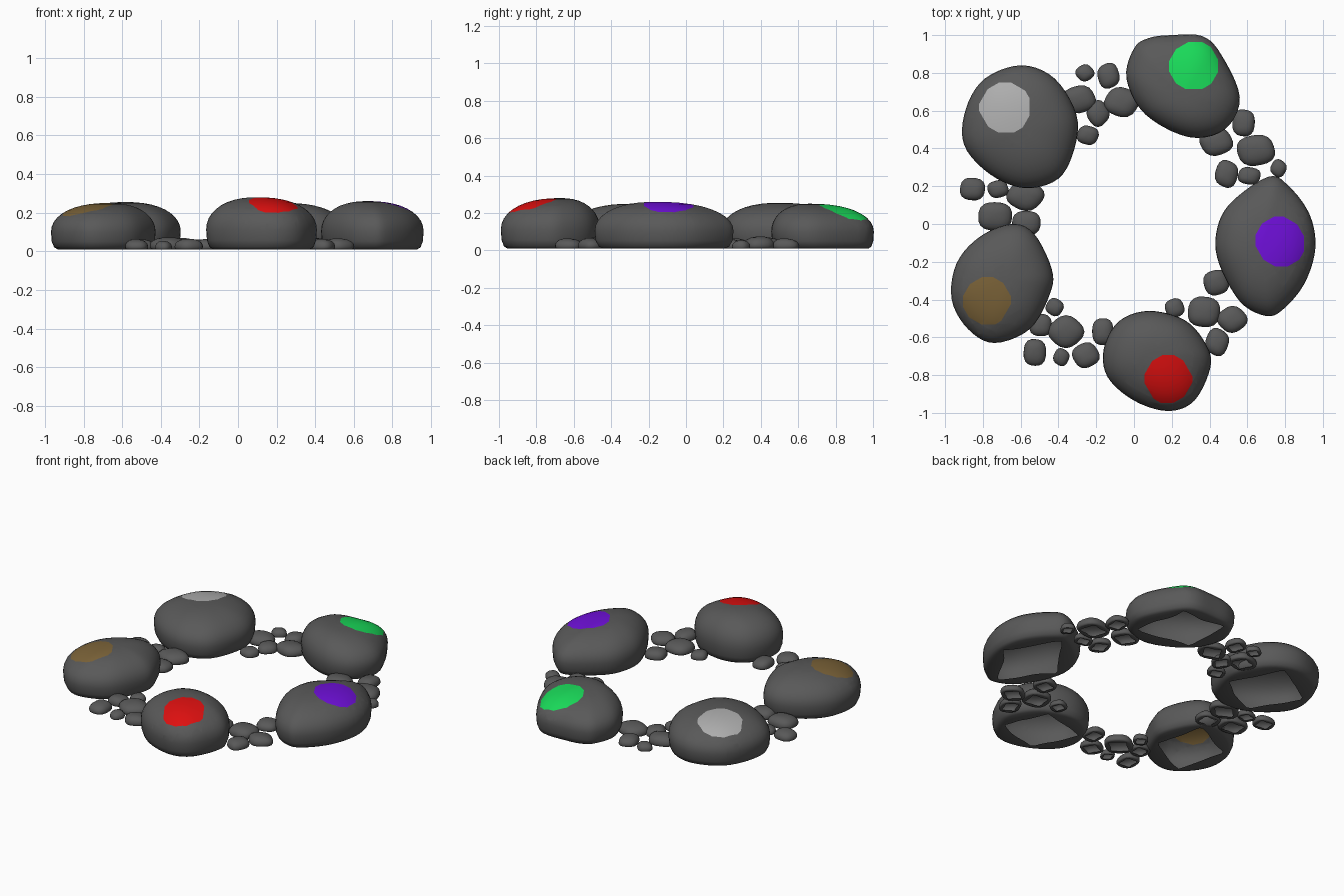
import bpy, bmesh, math, random
from mathutils import Vector

if "Cube" in bpy.data.objects:
    bpy.data.objects.remove(bpy.data.objects["Cube"])

random.seed(4)


def material(name, rgb):
    m = bpy.data.materials.new(name)
    m.diffuse_color = (*rgb, 1)
    m.use_nodes = True
    m.node_tree.nodes["Principled BSDF"].inputs["Base Color"].default_value = m.diffuse_color
    return m


STONE = material("dark_stone", (0.1, 0.1, 0.1))


def smooth_loop(pts, n=5):
    # closed Catmull-Rom curve through the outline points
    out, k = [], len(pts)
    for i in range(k):
        a, b, c, d = (Vector(pts[(i + j) % k]) for j in (-1, 0, 1, 2))
        for s in range(n):
            t = s / n
            out.append(0.5 * (2 * b + (c - a) * t + (2 * a - 5 * b + 4 * c - d) * t * t
                              + (3 * b - a - 3 * c + d) * t ** 3))
    return out


def stone(name, outline, h, apex, turn=0, steps=10, belly=0.4, patch=None):
    """Domed stone: outline rings shrink toward the apex; square hole underneath."""
    bm = bmesh.new()
    n = len(outline)
    mid = sum(outline, Vector((0, 0))) / n
    apex = Vector(apex)
    zb = belly * h
    rings = []
    # square opening in the flat underside
    hole = []
    for p in outline:
        d = p - mid
        a = math.atan2(d.y, d.x) - math.radians(turn)
        q = 0.57 / max(abs(math.cos(a)), abs(math.sin(a)))
        hole.append((mid + d * q).to_3d() + Vector((0, 0, 0.012)))
    rings.append(hole)
    # rounded lower edge
    for s, z in ((0.87, 0.0), (0.94, 0.12), (0.985, 0.45), (1.0, 1.0)):
        rings.append([(mid + (p - mid) * s).to_3d() + Vector((0, 0, 0.01 + (zb - 0.01) * z))
                      for p in outline])
    # dome
    for i in range(1, steps):
        a = math.pi / 2 * i / steps
        s = math.cos(a)
        z = zb + (h - zb) * (1 - s ** 2.3) ** (1 / 2.1)
        w = (1 - s) ** 1.0
        c = mid.lerp(apex, w)
        rings.append([(c + (p - mid) * s).to_3d() + Vector((0, 0, z)) for p in outline])
    rings = [[bm.verts.new(v) for v in r] for r in rings]
    for lo, up in zip(rings, rings[1:]):
        for i in range(n):
            j = (i + 1) % n
            bm.faces.new((lo[i], lo[j], up[j], up[i]))
    top = bm.verts.new((apex.x, apex.y, h))
    for i in range(n):
        bm.faces.new((rings[-1][i], rings[-1][(i + 1) % n], top))
    bmesh.ops.recalc_face_normals(bm, faces=bm.faces)
    if top.link_faces[0].normal.z < 0:
        bmesh.ops.reverse_faces(bm, faces=bm.faces)

    me = bpy.data.meshes.new(name)
    me.materials.append(STONE)
    if patch:
        # coloured spot cut into the top surface
        (px, py), r, rgb = patch
        c = Vector((px, py, 0))
        planes = []
        for i in range(12):
            a = math.tau * i / 12
            planes.append((Vector((math.cos(a), math.sin(a), 0)), r * random.uniform(0.94, 1.04)))
        for d, rr in planes:
            fs = [f for f in bm.faces if f.calc_center_median().z > zb
                  and (f.calc_center_median().xy - c.xy).length < r * 1.6]
            es = {e for f in fs for e in f.edges}
            vs = {v for f in fs for v in f.verts}
            bmesh.ops.bisect_plane(bm, geom=[*vs, *es, *fs], dist=1e-5,
                                   plane_co=c + d * rr, plane_no=d)
        for f in bm.faces:
            m = f.calc_center_median()
            flat = Vector((m.x, m.y, 0)) - c
            if m.z > zb and all(flat.dot(d) < rr for d, rr in planes):
                f.material_index = 1
        me.materials.append(material(name + "_spot", rgb))
    for f in bm.faces:
        f.smooth = True
    bm.to_mesh(me)
    bm.free()
    ob = bpy.data.objects.new(name, me)
    bpy.context.collection.objects.link(ob)


# five large stones
stone("green_spot_stone", smooth_loop([
    (.2, 1.0), (.36, .995), (.46, .9), (.56, .67), (.48, .5), (.29, .46),
    (.06, .58), (-.04, .77), (.0, .93), (.08, .985)]),
    .25, (.25, .66), 0, patch=((.32, .84), .13, (.01, .7, .1)))
stone("purple_spot_stone", smooth_loop([
    (.71, .25), (.82, .2), (.93, .05), (.96, -.13), (.9, -.32), (.78, -.46),
    (.69, -.485), (.56, -.41), (.45, -.21), (.435, -.05), (.505, .105)]),
    .26, (.67, -.16), 45, patch=((.775, -.095), .13, (.16, .005, .7)))
stone("red_spot_stone", smooth_loop([
    (.08, -.46), (.27, -.51), (.38, -.635), (.405, -.757), (.32, -.935),
    (.18, -.99), (0, -.935), (-.14, -.81), (-.16, -.66), (-.08, -.515)]),
    .28, (.1, -.67), 20, patch=((.18, -.82), .125, (.72, .005, .005)))
stone("brown_spot_stone", smooth_loop([
    (-.65, 0), (-.53, -.05), (-.435, -.24), (-.445, -.37), (-.55, -.555),
    (-.74, -.63), (-.88, -.555), (-.965, -.4), (-.94, -.21), (-.82, -.07)]),
    .25, (-.67, -.29), 20, patch=((-.78, -.41), .125, (.2, .125, .04)))
stone("white_spot_stone", smooth_loop([
    (-.595, .84), (-.42, .77), (-.305, .58), (-.315, .4), (-.4, .24),
    (-.58, .19), (-.765, .265), (-.9, .42), (-.89, .61), (-.79, .77)]),
    .255, (-.58, .5), 30, patch=((-.68, .615), .135, (.42, .42, .42)))

# small pebbles filling each gap: x, y, half width, half depth
GAPS = {
    "north_west": [(-.26, .8, .05, .045), (-.135, .785, .06, .07), (-.29, .66, .09, .075),
                   (-.19, .585, .06, .07), (-.065, .645, .095, .08), (-.245, .47, .06, .052)],
    "north_east": [(.58, .535, .063, .075), (.645, .39, .105, .085), (.765, .295, .043, .048),
                   (.435, .435, .09, .075), (.49, .265, .063, .075), (.61, .255, .063, .048)],
    "south_east": [(.435, -.31, .07, .07), (.52, -.505, .08, .07), (.37, -.465, .09, .085),
                   (.215, -.445, .053, .053), (.44, -.625, .063, .075)],
    "south_west": [(-.525, -.68, .063, .075), (-.36, -.57, .095, .085), (-.42, -.44, .048, .048),
                   (-.495, -.535, .063, .063), (-.385, -.705, .043, .048),
                   (-.255, -.695, .073, .068), (-.165, -.57, .06, .075)],
    "west": [(-.855, .185, .07, .063), (-.72, .185, .058, .048), (-.735, .04, .095, .08),
             (-.575, .15, .1, .08), (-.57, .005, .08, .068)],
}
for gap, pebbles in GAPS.items():
    for k, (x, y, rx, ry) in enumerate(pebbles):
        rot = random.uniform(0, math.tau)
        loop = []
        for i in range(20):
            a = math.tau * i / 20
            b = a - rot
            # rounded-square outline
            q = (abs(math.cos(b)) ** 2.7 + abs(math.sin(b)) ** 2.7) ** (-1 / 2.7) * 0.94
            loop.append(Vector((x + rx * q * math.cos(a), y + ry * q * math.sin(a))))
        shift = (x + rx * random.uniform(-.2, .2), y + ry * random.uniform(-.2, .2))
        stone(f"{gap}_pebble_{k + 1}", loop, .035 + .42 * (rx + ry) / 2, shift,
              math.degrees(rot), steps=5)
